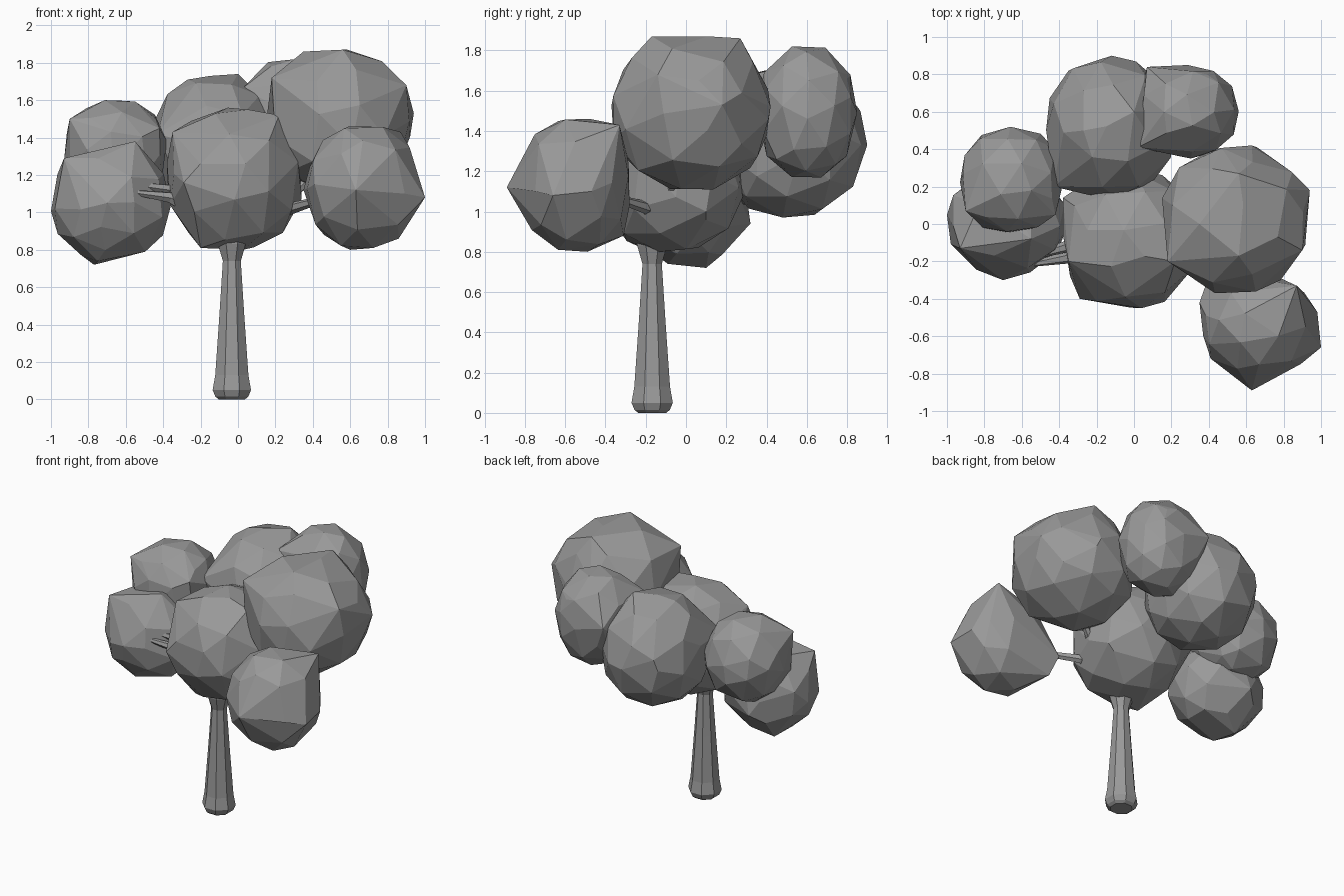
import bpy
import bmesh
import math
import random
from mathutils import Vector, Euler

if "Cube" in bpy.data.objects:
    bpy.data.objects.remove(bpy.data.objects["Cube"], do_unlink=True)

# One plain grey for the whole tree
GREY = (0.32, 0.32, 0.32, 1)
grey = bpy.data.materials.new("plain grey")
grey.use_nodes = True
grey.diffuse_color = GREY
grey.node_tree.nodes["Principled BSDF"].inputs["Base Color"].default_value = GREY

BOXINESS = 2.2  # 2 is a ball, higher is squarer


def add_object(name, bm):
    bmesh.ops.recalc_face_normals(bm, faces=bm.faces)
    mesh = bpy.data.meshes.new(name)
    bm.to_mesh(mesh)
    bm.free()
    mesh.materials.append(grey)
    obj = bpy.data.objects.new(name, mesh)
    bpy.context.collection.objects.link(obj)
    return obj


def foliage(name, low, high, seed, corners=()):
    """Faceted, slightly boxy ball fitted to a box, hulled with extra corners."""
    rng = random.Random(seed)
    low, high = Vector(low), Vector(high)
    bm = bmesh.new()
    bmesh.ops.create_icosphere(bm, subdivisions=2, radius=1)
    turn = Euler([rng.uniform(0, math.tau) for _ in range(3)]).to_matrix()
    for v in bm.verts:
        wobble = Vector([rng.uniform(-1, 1) for _ in range(3)]) * 0.09
        p = turn @ (v.co + wobble)
        v.co = p / sum(abs(c) ** BOXINESS for c in p) ** (1 / BOXINESS)
    for i in range(3):
        values = [v.co[i] for v in bm.verts]
        start, span = min(values), max(values) - min(values)
        for v in bm.verts:
            v.co[i] = low[i] + (v.co[i] - start) / span * (high[i] - low[i])
    # Keep only the points, add the corners and wrap them
    bmesh.ops.delete(bm, geom=bm.edges[:], context='EDGES_FACES')
    for corner in corners:
        bm.verts.new(corner)
    bmesh.ops.convex_hull(bm, input=bm.verts[:])
    loose = [v for v in bm.verts if not v.link_faces]
    bmesh.ops.delete(bm, geom=loose, context='VERTS')
    # Merge the flattest neighbouring facets
    bmesh.ops.dissolve_limit(bm, angle_limit=math.radians(9),
                             verts=bm.verts, edges=bm.edges)
    return add_object(name, bm)


def tube(name, rings, sides):
    """Loft flat-sided rings given as (centre, radius) with end caps."""
    bm = bmesh.new()
    loops = []
    points = [Vector(p) for p, r in rings]
    for k, (p, r) in enumerate(rings):
        axis = points[min(k + 1, len(points) - 1)] - points[max(k - 1, 0)]
        turn = Vector((0, 0, 1)).rotation_difference(axis)
        loops.append([bm.verts.new(points[k] + turn @ Vector(
            (r * math.cos(a), r * math.sin(a), 0)))
            for a in [math.tau * (i + 0.5) / sides for i in range(sides)]])
    for a, b in zip(loops, loops[1:]):
        for i in range(sides):
            j = (i + 1) % sides
            bm.faces.new((a[i], a[j], b[j], b[i]))
    bm.faces.new(loops[0])
    bm.faces.new(loops[-1])
    return add_object(name, bm)


# Trunk with a chamfered foot and a flared top
profile = [(0, 0.075), (0.015, 0.095), (0.05, 0.111), (0.13, 0.096),
           (0.45, 0.072), (0.74, 0.052), (0.83, 0.08), (0.95, 0.09)]
tube("trunk", [((-0.033, -0.168, z), r) for z, r in profile], 8)

# Branches running from the crown centre into the outer foliage
fork = (-0.03, -0.16, 0.9)
branches = {
    "left_branch": [(-0.36, -0.18, 1.08), (-0.58, -0.22, 1.11)],
    "upper_left_branch": [(-0.36, -0.12, 1.12), (-0.64, -0.2, 1.16)],
    "front_right_branch": [(0.28, -0.2, 1.02), (0.55, -0.46, 1.1)],
    "right_branch": [(0.25, -0.1, 1.05), (0.5, 0.0, 1.3)],
    "back_branch": [(-0.05, 0.15, 1.1), (0.0, 0.45, 1.3)],
}
for name, (middle, tip) in branches.items():
    tube(name, [(fork, 0.06), (middle, 0.032), (tip, 0.012)], 6)

# Foliage clumps
foliage("centre_foliage", (-0.38, -0.45, 0.8), (0.34, 0.29, 1.56), 1,
        [(-0.35, -0.2, 1.43), (-0.29, -0.4, 1.16), (-0.38, 0.14, 1.2),
         (0.3, 0.1, 1.0), (-0.2, -0.2, 0.81), (0.22, -0.2, 1.52)])
foliage("upper_right_foliage", (0.15, -0.37, 1.11), (0.92, 0.41, 1.87), 2,
        [(0.35, 0.0, 1.86), (0.56, -0.17, 1.87), (0.56, 0.27, 1.86),
         (0.94, 0.18, 1.53), (0.63, 0.42, 1.52), (0.9, -0.14, 1.68),
         (0.18, -0.2, 1.72)])
foliage("front_right_foliage", (0.37, -0.82, 0.81), (0.97, -0.28, 1.46), 3,
        [(0.63, -0.89, 1.12), (1.0, -0.66, 1.08), (0.98, -0.47, 1.1),
         (0.41, -0.72, 1.15), (0.35, -0.42, 1.12), (0.87, -0.33, 1.43),
         (0.4, -0.28, 1.03), (0.46, -0.31, 0.88), (0.6, -0.49, 0.8)])
foliage("lower_left_foliage", (-1.0, -0.27, 0.74), (-0.36, 0.3, 1.35), 4,
        [(-0.93, -0.13, 1.29), (-0.55, -0.08, 1.38), (-0.7, -0.3, 1.05),
         (-0.77, 0.1, 0.72), (-0.75, -0.09, 0.74), (-0.72, 0.32, 0.94)])
foliage("upper_left_foliage", (-0.93, -0.05, 1.03), (-0.38, 0.52, 1.6), 5,
        [(-0.9, 0.07, 1.5), (-0.42, 0.05, 1.45)])
foliage("back_foliage", (-0.47, 0.14, 0.97), (0.22, 0.89, 1.73), 6,
        [(-0.12, 0.9, 1.33), (-0.43, 0.2, 1.42), (-0.27, 0.5, 1.71),
         (0.0, 0.6, 1.74), (-0.35, 0.82, 1.35)])
foliage("back_right_foliage", (0.01, 0.35, 1.17), (0.56, 0.85, 1.82), 7,
        [(0.02, 0.41, 1.66), (0.07, 0.84, 1.55), (0.39, 0.8, 1.66),
         (0.03, 0.56, 1.25)])
